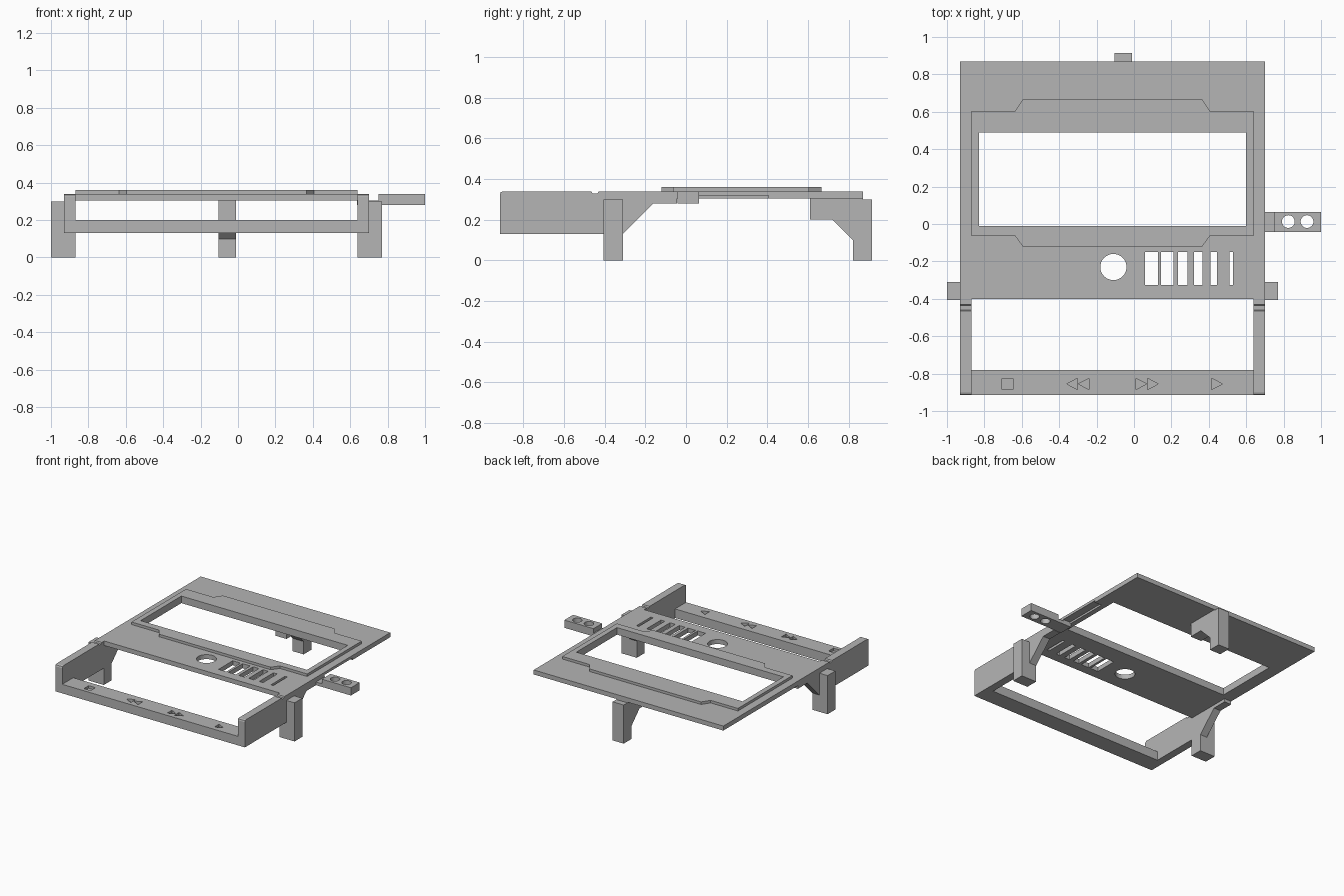
import bpy
import bmesh
from math import cos, sin, tau
from mathutils import Vector

default = bpy.data.objects.get("Cube")
if default:
    bpy.data.objects.remove(default, do_unlink=True)

gray = bpy.data.materials.new("plain gray")
gray.use_nodes = True
gray.diffuse_color = (0.46, 0.46, 0.46, 1)
gray.node_tree.nodes["Principled BSDF"].inputs["Base Color"].default_value = gray.diffuse_color


def prism(name, outline, low, high, axis="z"):
    """Extrude an outline: (x, y) along z, or (y, z) along x."""
    bm = bmesh.new()
    if axis == "z":
        points = [(a, b, low) for a, b in outline]
        step = Vector((0, 0, high - low))
    else:
        points = [(low, a, b) for a, b in outline]
        step = Vector((high - low, 0, 0))
    face = bm.faces.new([bm.verts.new(p) for p in points])
    grown = bmesh.ops.extrude_face_region(bm, geom=[face])["geom"]
    moved = [v for v in grown if isinstance(v, bmesh.types.BMVert)]
    bmesh.ops.translate(bm, verts=moved, vec=step)
    bmesh.ops.recalc_face_normals(bm, faces=bm.faces)
    mesh = bpy.data.meshes.new(name)
    bm.to_mesh(mesh)
    bm.free()
    mesh.materials.append(gray)
    obj = bpy.data.objects.new(name, mesh)
    bpy.context.collection.objects.link(obj)
    return obj


def rect(x0, x1, y0, y1):
    return [(x0, y0), (x1, y0), (x1, y1), (x0, y1)]


def circle(x, y, r, n=48):
    return [(x + r * cos(tau * i / n), y + r * sin(tau * i / n)) for i in range(n)]


def carve(target, outlines, low, high):
    """Cut each outline out of the target, then drop the cutters."""
    for outline in outlines:
        cutter = prism("cutter", outline, low, high)
        cutter.hide_render = True
        mod = target.modifiers.new("cut", "BOOLEAN")
        mod.operation = "DIFFERENCE"
        mod.solver = "EXACT"
        mod.object = cutter
        bpy.context.view_layer.objects.active = target
        bpy.ops.object.modifier_apply(modifier=mod.name)
        bpy.data.objects.remove(cutter, do_unlink=True)


LEFT, RIGHT = 0.70, -0.93
IN_LEFT, IN_RIGHT = 0.64, -0.87
UNDER, TOP = 0.305, 0.34
window = rect(-0.83, 0.60, -0.01, 0.49)

# Main plate with window, round hole, graded slots and side notch
plate = prism("top_plate", rect(RIGHT, LEFT, -0.40, 0.87), UNDER, TOP)
slots = [(0.06, 0.127), (0.145, 0.21), (0.235, 0.285),
         (0.32, 0.365), (0.41, 0.443), (0.51, 0.53)]
openings = [window, circle(-0.11, -0.23, 0.07)]
openings += [rect(a, b, -0.325, -0.15) for a, b in slots]
carve(plate, openings, 0.2, 0.5)
carve(plate, [rect(IN_LEFT, 0.8, 0.06, 0.405)], 0.2, 0.32)

# Raised window frame with stepped front and back edges
frame = prism("window_frame", [
    (IN_RIGHT, -0.065), (-0.635, -0.065), (-0.595, -0.12), (0.365, -0.12),
    (0.405, -0.065), (IN_LEFT, -0.065), (IN_LEFT, 0.605), (0.405, 0.605),
    (0.365, 0.665), (-0.595, 0.665), (-0.635, 0.605), (IN_RIGHT, 0.605)], TOP, 0.36)
carve(frame, [window], 0.2, 0.5)

# Side walls with rounded front corner, top groove and sloped brace; front legs
wall = [(-0.915, 0.13), (-0.31, 0.13), (-0.16, 0.28), (-0.045, 0.28),
        (-0.045, UNDER), (-0.40, UNDER), (-0.40, TOP), (-0.43, TOP),
        (-0.435, 0.33), (-0.46, 0.33), (-0.465, TOP), (-0.90, TOP),
        (-0.911, 0.335), (-0.915, 0.325)]
for side, inner, outer, far in (("left", IN_LEFT, LEFT, 0.77),
                                ("right", IN_RIGHT, RIGHT, -1.0)):
    prism(side + "_side_wall", wall, inner, outer, "x")
    prism(side + "_front_leg", rect(-0.405, -0.31, 0, 0.30), inner, far, "x")

# Front crossbar with engraved control symbols
bar = prism("front_crossbar", rect(IN_RIGHT, IN_LEFT, -0.915, -0.78), 0.13, 0.20)
symbols = [rect(-0.705, -0.648, -0.885, -0.826)]
for base, tip in ((-0.302, -0.36), (-0.24, -0.298), (0.01, 0.068),
                  (0.072, 0.13), (0.415, 0.473)):
    symbols.append([(base, -0.885), (tip, -0.855), (base, -0.825)])
carve(bar, symbols, 0.18, 0.3)

# Rear leg with braced arm
prism("rear_leg", [(0.61, UNDER), (0.61, 0.20), (0.72, 0.20), (0.82, 0.10),
                   (0.82, 0), (0.915, 0), (0.915, 0.30), (0.87, 0.30),
                   (0.87, UNDER)], -0.105, -0.01, "x")

# Side tab with thin neck and two holes
prism("tab_neck", rect(0.635, 0.75, -0.042, 0.065), 0.28, UNDER)
tab = prism("side_tab", rect(0.75, 1.0, -0.042, 0.065), 0.28, TOP)
carve(tab, [circle(x, 0.013, 0.034, 32) for x in (0.825, 0.925)], 0.2, 0.5)
